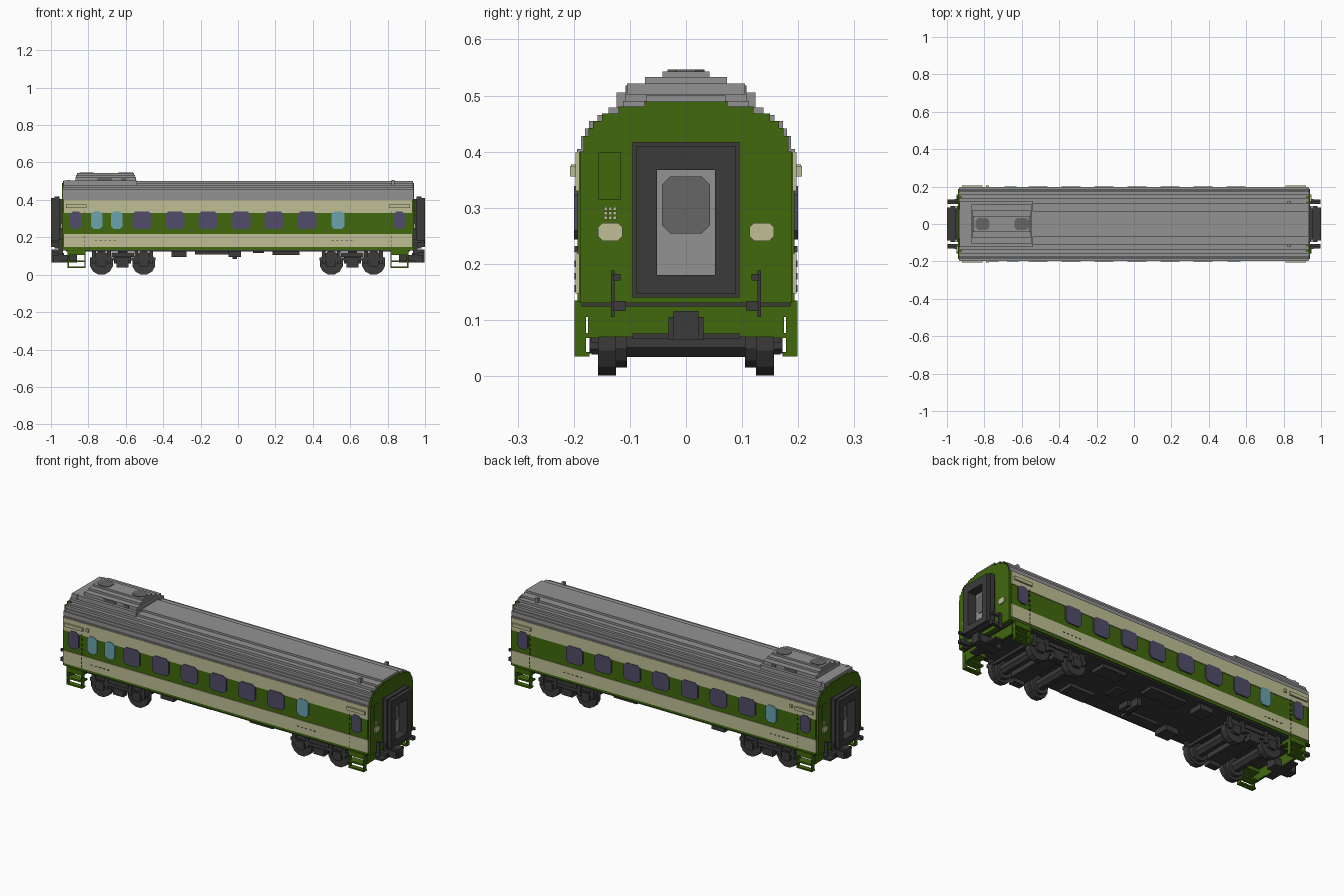
import bpy, bmesh, math

if "Cube" in bpy.data.objects:
    bpy.data.objects.remove(bpy.data.objects["Cube"], do_unlink=True)


def material(name, rgb):
    m = bpy.data.materials.new(name)
    m.use_nodes = True
    m.diffuse_color = (*rgb, 1)
    bsdf = m.node_tree.nodes["Principled BSDF"]
    bsdf.inputs["Base Color"].default_value = (*rgb, 1)
    bsdf.inputs["Roughness"].default_value = 0.8
    return m


GREEN = material("leaf green", (0.053, 0.138, 0.004))
CREAM = material("cream", (0.52, 0.52, 0.30))
GREY = material("roof grey", (0.29, 0.29, 0.29))
MID = material("vent grey", (0.133, 0.133, 0.133))
DARK = material("charcoal", (0.044, 0.044, 0.044))
PURPLE = material("tinted glass", (0.080, 0.072, 0.138))
BLUE = material("frosted glass", (0.144, 0.366, 0.418))


def finish(name, bm, mat):
    bmesh.ops.recalc_face_normals(bm, faces=bm.faces)
    me = bpy.data.meshes.new(name)
    bm.to_mesh(me)
    bm.free()
    me.materials.append(mat)
    ob = bpy.data.objects.new(name, me)
    bpy.context.collection.objects.link(ob)
    return ob


def add_prism(bm, pts, axis, a, b):
    """Extrude a 2D outline from a to b along an axis."""
    def at(p, t):
        return {"x": (t, p[0], p[1]), "y": (p[0], t, p[1]), "z": (p[0], p[1], t)}[axis]
    lo = [bm.verts.new(at(p, a)) for p in pts]
    hi = [bm.verts.new(at(p, b)) for p in pts]
    bm.faces.new(lo)
    bm.faces.new(hi)
    for i in range(len(pts)):
        j = (i + 1) % len(pts)
        bm.faces.new((lo[i], lo[j], hi[j], hi[i]))


def rect(u0, u1, v0, v1, c=0.0):
    if not c:
        return [(u0, v0), (u1, v0), (u1, v1), (u0, v1)]
    return [(u0 + c, v0), (u1 - c, v0), (u1, v0 + c), (u1, v1 - c),
            (u1 - c, v1), (u0 + c, v1), (u0, v1 - c), (u0, v0 + c)]


def disc(u, v, r, n=12):
    return [(u + r * math.cos(2 * math.pi * (i + .5) / n),
             v + r * math.sin(2 * math.pi * (i + .5) / n)) for i in range(n)]


def prisms(name, mat, items):
    bm = bmesh.new()
    for pts, axis, a, b in items:
        add_prism(bm, pts, axis, a, b)
    return finish(name, bm, mat)


def boxes(name, mat, items, mirror=""):
    """Boxes as (x0, x1, y0, y1, z0, z1), repeated across the given axes."""
    bm = bmesh.new()
    for sx in ((1, -1) if "x" in mirror else (1,)):
        for sy in ((1, -1) if "y" in mirror else (1,)):
            for x0, x1, y0, y1, z0, z1 in items:
                add_prism(bm, rect(sx * x0, sx * x1, sy * y0, sy * y1), "z", z0, z1)
    return finish(name, bm, mat)


def stairs(steps, base):
    """Symmetric stepped outline from (half width, top) pairs."""
    right, z = [], base
    for y, top in steps:
        right += [(y, z), (y, top)]
        z = top
    return right + [(-y, z) for y, z in reversed(right)]


# Body shell, stepped roof and end walls
boxes("body_shell", GREEN, [(-0.93, 0.93, -0.193, 0.193, 0.132, 0.40)])
ROOF = [(0.194, 0.405), (0.187, 0.428), (0.180, 0.441), (0.173, 0.455), (0.158, 0.465),
        (0.138, 0.479), (0.112, 0.490), (0.070, 0.501)]
prisms("roof", GREY, [(stairs(ROOF, 0.398), "x", -0.935, 0.935)])
END = [(0.188, 0.40), (0.183, 0.428), (0.174, 0.442), (0.166, 0.455), (0.150, 0.468),
       (0.120, 0.480), (0.074, 0.489)]
prisms("end_walls", GREEN, [(stairs(END, 0.13), "x", s * 0.92, s * 0.942) for s in (1, -1)])
boxes("end_skirts", GREEN, [(0.90, 0.912, -0.175, 0.175, 0.07, 0.135)], "x")

# Painted cream bands
boxes("cream_bands", CREAM, [(-0.933, 0.933, 0.19, 0.197, 0.147, 0.218),
                             (-0.933, 0.933, 0.19, 0.197, 0.33, 0.399)], "y")
boxes("side_plates", CREAM, [(0.81, 0.92, 0.195, 0.207, 0.356, 0.374),
                             (-0.92, -0.81, 0.195, 0.207, 0.356, 0.374),
                             (-0.79, -0.775, 0.195, 0.205, 0.36, 0.377)], "y")
boxes("door_seams", DARK, [(0.818, 0.822, 0.19, 0.1985, z, z + 0.012)
                           for z in (0.15, 0.172, 0.194, 0.22, 0.245, 0.27, 0.30, 0.325)], "xy")
boxes("side_marks", DARK, [(x + i * 0.025, x + i * 0.025 + 0.012, 0.19, 0.1985, 0.179, 0.183)
                           for x in (-0.765, 0.50) for i in range(5)], "y")

# Windows: (centre, half width) rows for each side
big = [-0.513 + 0.1765 * i for i in range(6)]


def windows(name, mat, side, spec):
    prisms(name, mat, [(rect(x - w, x + w, 0.243, 0.339, 0.016), "y", side * 0.19, side * 0.2)
                       for x, w in spec])


ends = [(-0.868, 0.031), (0.862, 0.031)]
windows("front_windows", PURPLE, -1, ends + [(x, 0.051) for x in big])
windows("front_frosted_windows", BLUE, -1, [(-0.755, 0.03), (-0.648, 0.03), (0.535, 0.035)])
windows("back_windows", PURPLE, 1, ends + [(x, 0.051) for x in big + [0.545]])
windows("back_frosted_window", BLUE, 1, [(-0.66, 0.032)])

# Raised roof unit with fans and louvres
boxes("roof_unit", GREY, [(-0.934, -0.54, -0.122, 0.122, 0.47, 0.503),
                          (-0.87, -0.545, -0.105, 0.105, 0.50, 0.521),
                          (-0.865, -0.55, -0.073, 0.073, 0.52, 0.533),
                          (-0.86, -0.555, -0.042, 0.042, 0.53, 0.543)])
prisms("roof_fans", MID, [(rect(x - 0.038, x + 0.038, -0.033, 0.033, 0.016), "z", 0.53, 0.546)
                          for x in (-0.81, -0.60)])
boxes("roof_louvres", MID, [(-0.75, -0.675, 0.10, 0.108, 0.504, 0.518),
                            (-0.625, -0.595, 0.10, 0.108, 0.504, 0.518)], "y")
boxes("roof_vents", GREY, [(x, x + 0.016, 0.108, 0.124, 0.47, 0.505) for x in (-0.915, 0.822)], "y")

# Gangways at both ends: stepped bellows frame with a door inside
gang = []
for x0, x1, w, top, bot in ((0.93, 0.955, 0.083, 0.405, 0.15), (0.955, 0.98, 0.095, 0.417, 0.14),
                            (0.98, 1.0, 0.088, 0.41, 0.147)):
    gang += [(x0, x1, 0.052, w, bot, top), (x0, x1, -w, -0.052, bot, top),
             (x0, x1, -0.052, 0.052, 0.367, top), (x0, x1, -0.052, 0.052, bot, 0.18)]
boxes("gangway_frames", DARK, gang, "x")
boxes("gangway_doors", GREY, [(0.935, 0.95, -0.053, 0.053, 0.178, 0.368)], "x")
prisms("gangway_door_windows", MID, [(rect(-0.043, 0.043, 0.254, 0.356, 0.015), "x", s * 0.94, s * 0.954)
                                     for s in (1, -1)])

# End details: lamps, sockets, hatch, handrails, coupler
prisms("end_lamps", CREAM, [(rect(y - 0.022, y + 0.022, 0.241, 0.273, 0.008), "x", s * 0.935, s * 0.948)
                            for s in (1, -1) for y in (-0.135, 0.135)])
for s, label in ((1, "left"), (-1, "right")):
    boxes(label + "_end_marker", CREAM,
          [(s * 0.935, s * 0.946, s * (-0.146 + i * 0.008), s * (-0.140 + i * 0.008), z, z + 0.006)
           for z in (0.279, 0.287, 0.295) for i in range(3)])
    boxes(label + "_end_hatch", GREEN, [(s * 0.935, s * 0.945, s * -0.157, s * -0.116, 0.315, 0.398)])
boxes("end_handrails", DARK, [(0.935, 0.96, 0.127, 0.134, 0.105, 0.188),
                              (0.935, 0.998, 0.117, 0.130, 0.170, 0.182),
                              (0.935, 0.998, 0.108, 0.130, 0.116, 0.134)], "xy")
boxes("couplers", DARK, [(0.86, 0.99, -0.031, 0.031, 0.065, 0.105),
                         (0.93, 0.998, -0.022, 0.022, 0.065, 0.116),
                         (0.90, 0.95, -0.095, 0.095, 0.066, 0.076)], "x")

# Boarding steps at the four corners
steps = [(x, x + 0.007, 0.178, 0.199, 0.035, 0.135) for x in (0.815, 0.904)]
steps += [(0.815, 0.911, 0.172, 0.199, 0.035, 0.043), (0.815, 0.911, 0.155, 0.199, 0.068, 0.077),
          (0.815, 0.911, 0.135, 0.199, 0.105, 0.133)]
boxes("boarding_steps", GREEN, steps, "xy")

# Underframe plate and equipment boxes
boxes("underframe", DARK, [(-0.92, 0.92, -0.186, 0.186, 0.124, 0.14)])
boxes("underfloor_equipment", DARK, [
    (-0.355, -0.275, -0.17, -0.09, 0.095, 0.13), (-0.355, -0.275, 0.09, 0.17, 0.095, 0.13),
    (-0.23, -0.05, -0.16, -0.10, 0.108, 0.13), (-0.20, 0.015, 0.07, 0.15, 0.108, 0.13),
    (-0.05, 0.015, -0.10, -0.03, 0.095, 0.13), (-0.03, -0.005, -0.07, 0.02, 0.083, 0.13),
    (0.185, 0.33, -0.165, -0.08, 0.105, 0.13), (0.185, 0.33, 0.08, 0.165, 0.105, 0.13),
    (0.08, 0.14, -0.05, 0.04, 0.115, 0.13)])

# Bogies: wheels, axles, side frames and springs
for cx, label in ((-0.617, "right"), (0.612, "left")):
    axles = (cx - 0.113, cx + 0.113)
    wheels = []
    for x in axles:
        wheels.append((disc(x, 0.062, 0.03, 8), "y", -0.13, 0.13))
        for s in (1, -1):
            wheels += [(disc(x, 0.062, 0.0635), "y", s * 0.125, s * 0.157),
                       (disc(x, 0.062, 0.048), "y", s * 0.105, s * 0.13),
                       (rect(x - 0.025, x + 0.025, 0.04, 0.088, 0.008), "y", s * 0.155, s * 0.172)]
    prisms(label + "_wheels", DARK, wheels)
    frame = [(cx - 0.175, cx + 0.175, 0.145, 0.165, 0.075, 0.092),
             (cx - 0.06, cx + 0.06, 0.135, 0.168, 0.095, 0.118),
             (cx - 0.032, cx + 0.032, 0.13, 0.168, 0.038, 0.075)]
    frame += [(x + d - 0.01, x + d + 0.01, 0.15, 0.168, 0.06, 0.125) for x in axles for d in (-0.04, 0.04)]
    boxes(label + "_bogie_frame", DARK, frame, "y")
    boxes(label + "_bogie_bolster", DARK, [(cx - 0.045, cx + 0.045, -0.15, 0.15, 0.06, 0.10),
                                           (cx - 0.025, cx + 0.025, -0.05, 0.05, 0.095, 0.13),
                                           (cx - 0.17, cx - 0.155, -0.15, 0.15, 0.075, 0.09),
                                           (cx + 0.155, cx + 0.17, -0.15, 0.15, 0.075, 0.09)])
